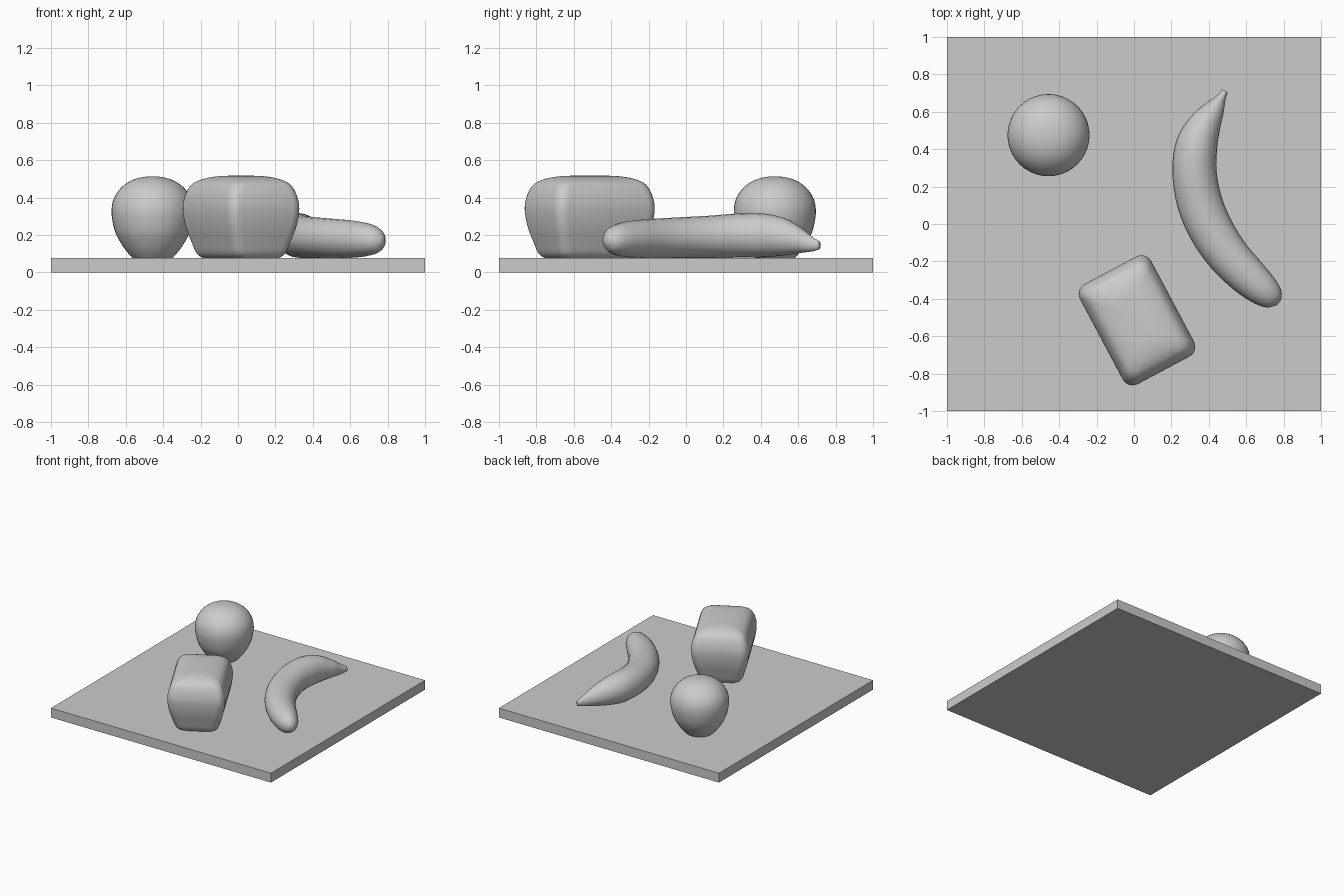
import bpy, bmesh, math
from mathutils import Vector

if "Cube" in bpy.data.objects:
    bpy.data.objects.remove(bpy.data.objects["Cube"])

grey = bpy.data.materials.new("plain grey")
grey.diffuse_color = (0.6, 0.6, 0.6, 1)
grey.use_nodes = True
grey.node_tree.nodes["Principled BSDF"].inputs["Base Color"].default_value = grey.diffuse_color


def finish(name, bm, smooth=True):
    bmesh.ops.recalc_face_normals(bm, faces=bm.faces)
    mesh = bpy.data.meshes.new(name)
    bm.to_mesh(mesh)
    bm.free()
    mesh.materials.append(grey)
    for p in mesh.polygons:
        p.use_smooth = smooth
    obj = bpy.data.objects.new(name, mesh)
    bpy.context.collection.objects.link(obj)
    return obj


def loft(name, rings):
    """Skin a list of equal-length point rings and cap both ends."""
    bm = bmesh.new()
    loops = [[bm.verts.new(p) for p in ring] for ring in rings]
    n = len(loops[0])
    for a, b in zip(loops, loops[1:]):
        for i in range(n):
            j = (i + 1) % n
            bm.faces.new((a[i], a[j], b[j], b[i]))
    bm.faces.new(loops[0])
    bm.faces.new(loops[-1])
    return finish(name, bm)


def smooth_path(points, steps=5):
    """Catmull-Rom resampling of tuples of any length."""
    pts = [Vector(p) for p in points]
    pts = [2 * pts[0] - pts[1]] + pts + [2 * pts[-1] - pts[-2]]
    out = []
    for a, b, c, d in zip(pts, pts[1:], pts[2:], pts[3:]):
        for s in range(steps):
            t = s / steps
            out.append(0.5 * (2 * b + (c - a) * t + (2 * a - 5 * b + 4 * c - d) * t * t
                              + (3 * b - a - 3 * c + d) * t ** 3))
    return out + [pts[-2]]


# Square base slab
bm = bmesh.new()
bmesh.ops.create_cube(bm, size=1)
for v in bm.verts:
    v.co = (v.co.x * 2, v.co.y * 2, (v.co.z + 0.5) * 0.077)
finish("base_slab", bm, smooth=False)

# Round fruit: lathe profile of (radius, height)
profile = [(0.10, 0.072), (0.132, 0.105), (0.165, 0.15), (0.197, 0.21), (0.215, 0.28),
           (0.219, 0.34), (0.205, 0.40), (0.165, 0.456), (0.11, 0.493), (0.05, 0.51), (0.01, 0.513)]
loft("round_fruit", [[(-0.457 + r * math.cos(a), 0.475 + r * math.sin(a), z)
                      for a in (math.tau * i / 40 for i in range(40))]
                     for r, z in smooth_path(profile, 3)])


# Loaf: stacked rounded rectangles, turned on the slab
def rounded_rectangle(half_x, half_y, corner, z, centre, turn, steps=7):
    ring = []
    for q, (sx, sy) in enumerate(((1, 1), (-1, 1), (-1, -1), (1, -1))):
        for i in range(steps):
            a = math.pi / 2 * (q + i / (steps - 1))
            x = sx * (half_x - corner) + corner * math.cos(a)
            y = sy * (half_y - corner) + corner * math.sin(a)
            ring.append((centre[0] + x * math.cos(turn) - y * math.sin(turn),
                         centre[1] + x * math.sin(turn) + y * math.cos(turn), z))
    return ring


# (inset, corner radius, height)
layers = [(0.085, 0.06, 0.072), (0.055, 0.06, 0.10), (0.035, 0.06, 0.16), (0.012, 0.06, 0.24),
          (0.0, 0.06, 0.32), (0.002, 0.06, 0.38), (0.018, 0.06, 0.44), (0.042, 0.06, 0.478),
          (0.085, 0.06, 0.502), (0.14, 0.05, 0.514), (0.19, 0.015, 0.517)]
loft("loaf", [rounded_rectangle(0.215 - d, 0.302 - d, c, z, (0.016, -0.515), math.radians(28))
              for d, c, z in smooth_path(layers, 3)])

# Banana: swept oval section along (x, y, z, half width, half height)
spine = [(0.487, 0.712, 0.145, 0.016, 0.022), (0.465, 0.672, 0.152, 0.027, 0.040),
         (0.427, 0.610, 0.172, 0.058, 0.068), (0.378, 0.530, 0.190, 0.088, 0.098),
         (0.335, 0.420, 0.198, 0.112, 0.116), (0.323, 0.280, 0.197, 0.118, 0.118),
         (0.350, 0.120, 0.190, 0.121, 0.113), (0.412, -0.030, 0.186, 0.119, 0.109),
         (0.505, -0.170, 0.181, 0.113, 0.106), (0.615, -0.285, 0.178, 0.103, 0.099),
         (0.700, -0.360, 0.175, 0.085, 0.085), (0.751, -0.401, 0.172, 0.058, 0.060),
         (0.775, -0.421, 0.170, 0.018, 0.020)]
path = smooth_path(spine, 4)
rings = []
for k, p in enumerate(path):
    along = path[min(k + 1, len(path) - 1)] - path[max(k - 1, 0)]
    side = Vector((-along[1], along[0])).normalized()
    rings.append([(p[0] + side.x * p[3] * math.cos(a), p[1] + side.y * p[3] * math.cos(a),
                   p[2] + p[4] * math.sin(a)) for a in (math.tau * i / 24 for i in range(24))])
loft("banana", rings)
